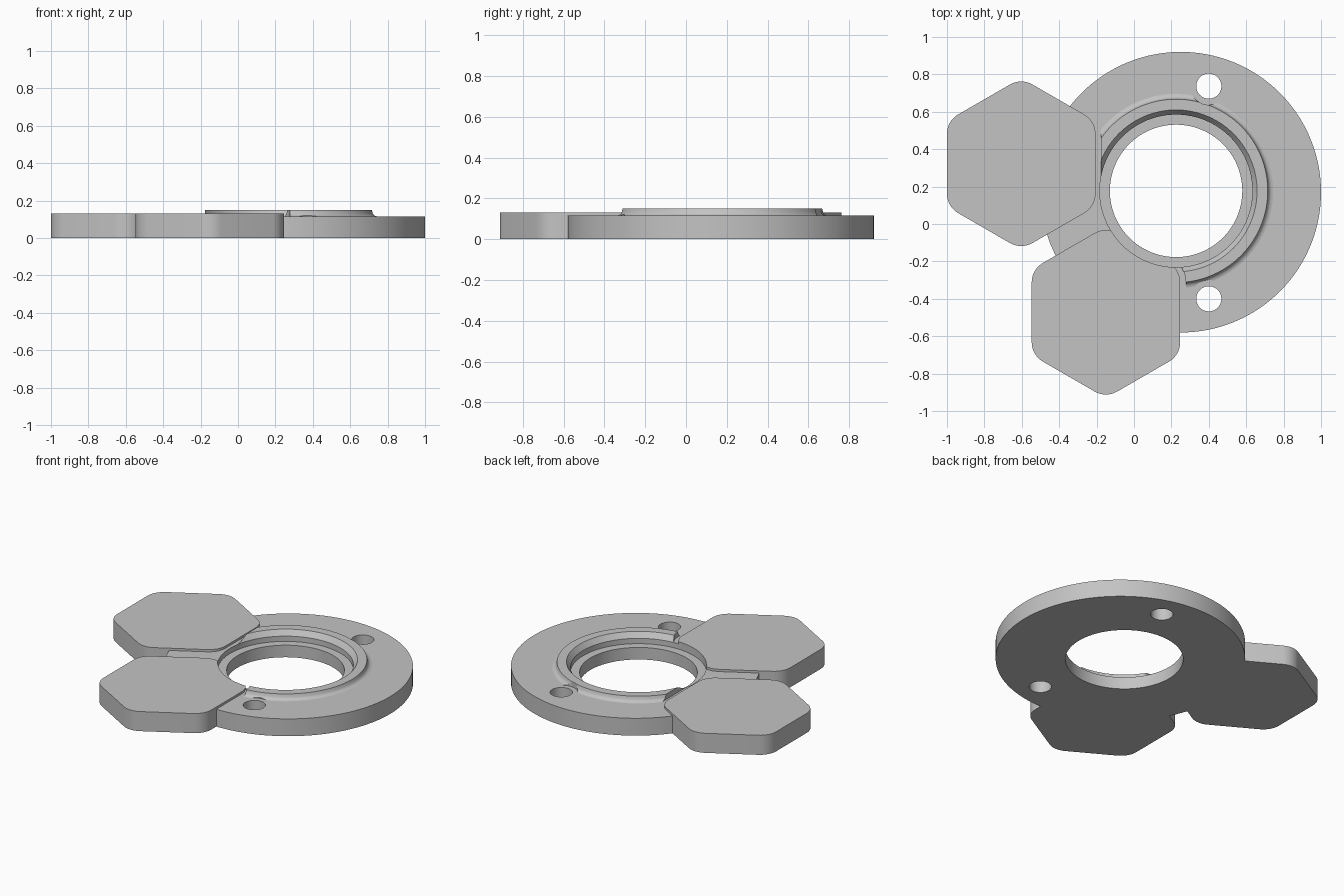
import bpy
import bmesh
from math import cos, sin, pi, radians

if "Cube" in bpy.data.objects:
    bpy.data.objects.remove(bpy.data.objects["Cube"], do_unlink=True)

grey = bpy.data.materials.new("plain grey")
grey.use_nodes = True
grey.diffuse_color = (0.55, 0.55, 0.55, 1)
grey.node_tree.nodes["Principled BSDF"].inputs["Base Color"].default_value = (0.55, 0.55, 0.55, 1)

BORE = (0.225, 0.177)
BORE_R, STEP_R, STEP_Z = 0.354, 0.408, 0.08
HOLES = [(0.4, 0.737), (0.4, -0.4)]
PADS = {"rear_hex_pad": (-0.603, 0.322), "front_hex_pad": (-0.15, -0.472)}


def make(name, bm):
    bmesh.ops.recalc_face_normals(bm, faces=bm.faces)
    mesh = bpy.data.meshes.new(name)
    bm.to_mesh(mesh)
    bm.free()
    mesh.materials.append(grey)
    obj = bpy.data.objects.new(name, mesh)
    bpy.context.collection.objects.link(obj)
    return obj


def prism(name, outline, z0, z1):
    bm = bmesh.new()
    face = bm.faces.new([bm.verts.new((x, y, z0)) for x, y in outline])
    top = bmesh.ops.extrude_face_region(bm, geom=[face])["geom"]
    verts = [v for v in top if isinstance(v, bmesh.types.BMVert)]
    bmesh.ops.translate(bm, verts=verts, vec=(0, 0, z1 - z0))
    return make(name, bm)


def circle(centre, r, n=128):
    return [(centre[0] + r * cos(2 * pi * i / n), centre[1] + r * sin(2 * pi * i / n))
            for i in range(n)]


def rounded_hex(centre, grow=0.0, steps=8):
    apothem, r = 0.397 + grow, 0.12 + grow
    reach = (apothem - r) / cos(pi / 6)
    points = []
    for k in range(6):
        mid = pi / 2 + k * pi / 3
        for i in range(steps + 1):
            a = mid - pi / 6 + i * pi / 3 / steps
            points.append((centre[0] + reach * cos(mid) + r * cos(a),
                           centre[1] + reach * sin(mid) + r * sin(a)))
    return points


def swept_arc(name, centre, profile, start, end, n=112):
    bm = bmesh.new()
    rows = []
    for i in range(n + 1):
        a = radians(start + (end - start) * i / n)
        rows.append([bm.verts.new((centre[0] + r * cos(a), centre[1] + r * sin(a), z))
                     for r, z in profile])
    m = len(profile)
    for a, b in zip(rows, rows[1:]):
        for j in range(m):
            bm.faces.new((a[j], a[(j + 1) % m], b[(j + 1) % m], b[j]))
    bm.faces.new(rows[0])
    bm.faces.new(rows[-1])
    return make(name, bm)


def cut(obj, cutters):
    bpy.context.view_layer.objects.active = obj
    for cutter in cutters:
        cutter.hide_render = True
        mod = obj.modifiers.new("cut", "BOOLEAN")
        mod.operation = "DIFFERENCE"
        mod.solver = "EXACT"
        mod.object = cutter
        bpy.ops.object.modifier_apply(modifier=mod.name)


# Cutters for the stepped bore and the screw holes
bore = prism("bore_cutter", circle(BORE, BORE_R), -0.1, 0.4)
step = prism("step_cutter", circle(BORE, STEP_R), STEP_Z, 0.4)
holes = [prism("hole_cutter", circle(h, 0.067, 48), -0.1, 0.4) for h in HOLES]
clearances = [prism("clearance_cutter", circle(h, 0.1, 48), 0.05, 0.4) for h in HOLES]
slots = [prism("slot_cutter", rounded_hex(c, 0.03), -0.2, 0.4) for c in PADS.values()]

# Base disc with bore and screw holes
disc = prism("base_disc", circle((0.25, 0.17), 0.75, 160), 0, 0.115)
cut(disc, [bore, step] + holes)
parts = [disc]

# Hexagonal pads, trimmed where they meet the bore
for name, centre in PADS.items():
    pad = prism(name, rounded_hex(centre), 0, 0.13)
    cut(pad, [bore, step])
    parts.append(pad)

# Raised collar with a bevelled lip and a filleted foot
profile = [(STEP_R, 0.095), (STEP_R, 0.115), (0.433, 0.15), (0.49, 0.15), (0.495, 0.132),
           (0.501, 0.122), (0.51, 0.117), (0.522, 0.1145), (0.522, 0.095)]
collar = swept_arc("raised_collar", BORE, profile, -100, 180)
cut(collar, slots + clearances)
parts.append(collar)

for cutter in [bore, step] + holes + clearances + slots:
    bpy.data.objects.remove(cutter, do_unlink=True)

# Smooth the curved walls, keep the edges sharp
bpy.ops.object.select_all(action="DESELECT")
for part in parts:
    part.select_set(True)
bpy.context.view_layer.objects.active = disc
bpy.ops.object.shade_smooth_by_angle(angle=radians(30))
